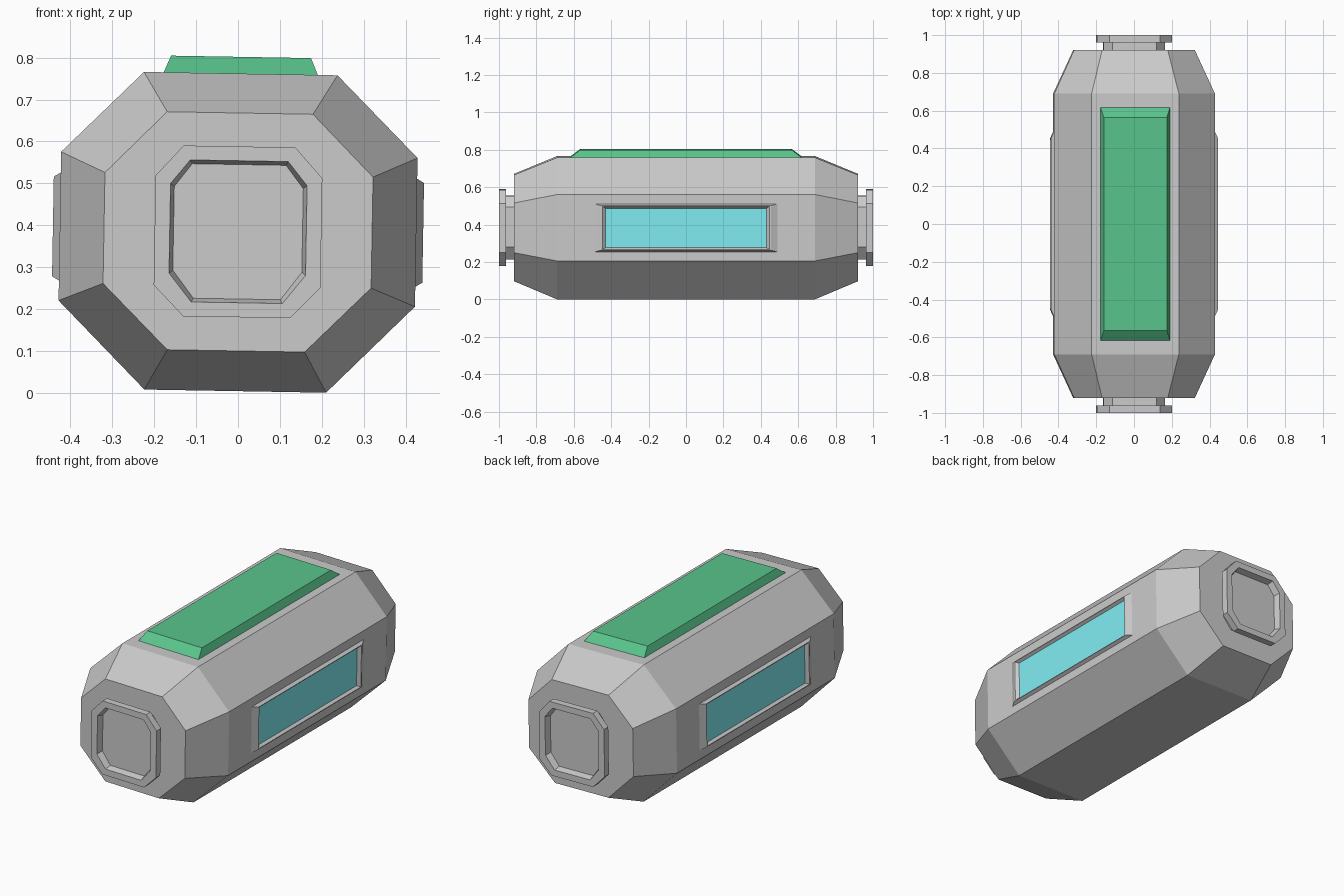
import bpy, bmesh, math
from mathutils import Matrix

if "Cube" in bpy.data.objects:
    bpy.data.objects.remove(bpy.data.objects["Cube"])

# The whole model leans one degree about its long axis
LEAN = Matrix.Translation((0, 0, 0.383)) @ Matrix.Rotation(math.radians(1.0), 4, 'Y')


def material(name, color):
    m = bpy.data.materials.new(name)
    m.diffuse_color = color
    m.use_nodes = True
    m.node_tree.nodes["Principled BSDF"].inputs["Base Color"].default_value = m.diffuse_color
    return m


green = material("green", (0.10, 0.55, 0.26, 1))
cyan = material("cyan", (0.22, 0.85, 0.90, 1))


def octagon(top, bottom, side, half_top, half_bottom, z_hi, z_lo):
    """Octagon profile in x, z."""
    return [(half_top, top), (side, z_hi), (side, z_lo), (half_bottom, bottom),
            (-half_bottom, bottom), (-side, z_lo), (-side, z_hi), (-half_top, top)]


def rect(a, b, mid=0.0):
    return [(a, mid + b), (a, mid - b), (-a, mid - b), (-a, mid + b)]


def loft(name, sections, place, mat=None):
    """Skin a list of (profile, depth) sections; place maps (u, v, depth) to xyz."""
    bm = bmesh.new()
    rings = [[bm.verts.new(place(u, v, d)) for u, v in prof] for prof, d in sections]
    n = len(rings[0])
    for a, b in zip(rings, rings[1:]):
        for i in range(n):
            j = (i + 1) % n
            bm.faces.new((a[i], a[j], b[j], b[i]))
    bm.faces.new(rings[0][::-1])
    bm.faces.new(rings[-1])
    bm.transform(LEAN)
    bmesh.ops.recalc_face_normals(bm, faces=bm.faces)
    me = bpy.data.meshes.new(name)
    bm.to_mesh(me)
    bm.free()
    ob = bpy.data.objects.new(name, me)
    bpy.context.collection.objects.link(ob)
    if mat:
        me.materials.append(mat)
    return ob


# Body: octagonal barrel with tapered ends
wide = octagon(0.379, -0.379, 0.4255, 0.231, 0.217, 0.185, -0.170)
narrow = octagon(0.285, -0.283, 0.320, 0.174, 0.164, 0.1375, -0.1275)
loft("body", [(narrow, -0.92), (wide, -0.69), (wide, 0.69), (narrow, 0.92)],
     lambda u, v, d: (u, d, v))

# End caps: neck, flange and recessed face
flange = octagon(0.205, -0.2025, 0.199, 0.1335, 0.1275, 0.1325, -0.129)
neck = octagon(0.171, -0.168, 0.163, 0.117, 0.109, 0.114, -0.100)
floor = octagon(0.162, -0.159, 0.154, 0.112, 0.104, 0.107, -0.093)
for side, s in (("front", -1), ("back", 1)):
    loft(side + "_cap", [(neck, 0.91), (neck, 0.962), (flange, 0.962), (flange, 1.0),
                         (neck, 1.0), (floor, 0.965)],
         lambda u, v, d, s=s: (u, s * d, v))

# Top panel: bevelled slab
loft("top_panel", [(rect(0.184, 0.618), 0.375), (rect(0.184, 0.618), 0.379),
                   (rect(0.167, 0.565), 0.419)],
     lambda u, v, d: (u, v, d), green)

# Side windows: bevelled frame with a recessed pane
for side, s in (("left", -1), ("right", 1)):
    def place(u, v, d, s=s):
        return (s * d, u, v)
    m = 0.0065
    loft(side + "_window_frame", [(rect(0.49, 0.129, m), 0.42), (rect(0.49, 0.129, m), 0.4255),
                                  (rect(0.455, 0.119, m), 0.442), (rect(0.447, 0.115, m), 0.442),
                                  (rect(0.43, 0.105, m), 0.427)], place)
    loft(side + "_window", [(rect(0.43, 0.105, m), 0.424), (rect(0.43, 0.105, m), 0.4275)],
         place, cyan)
